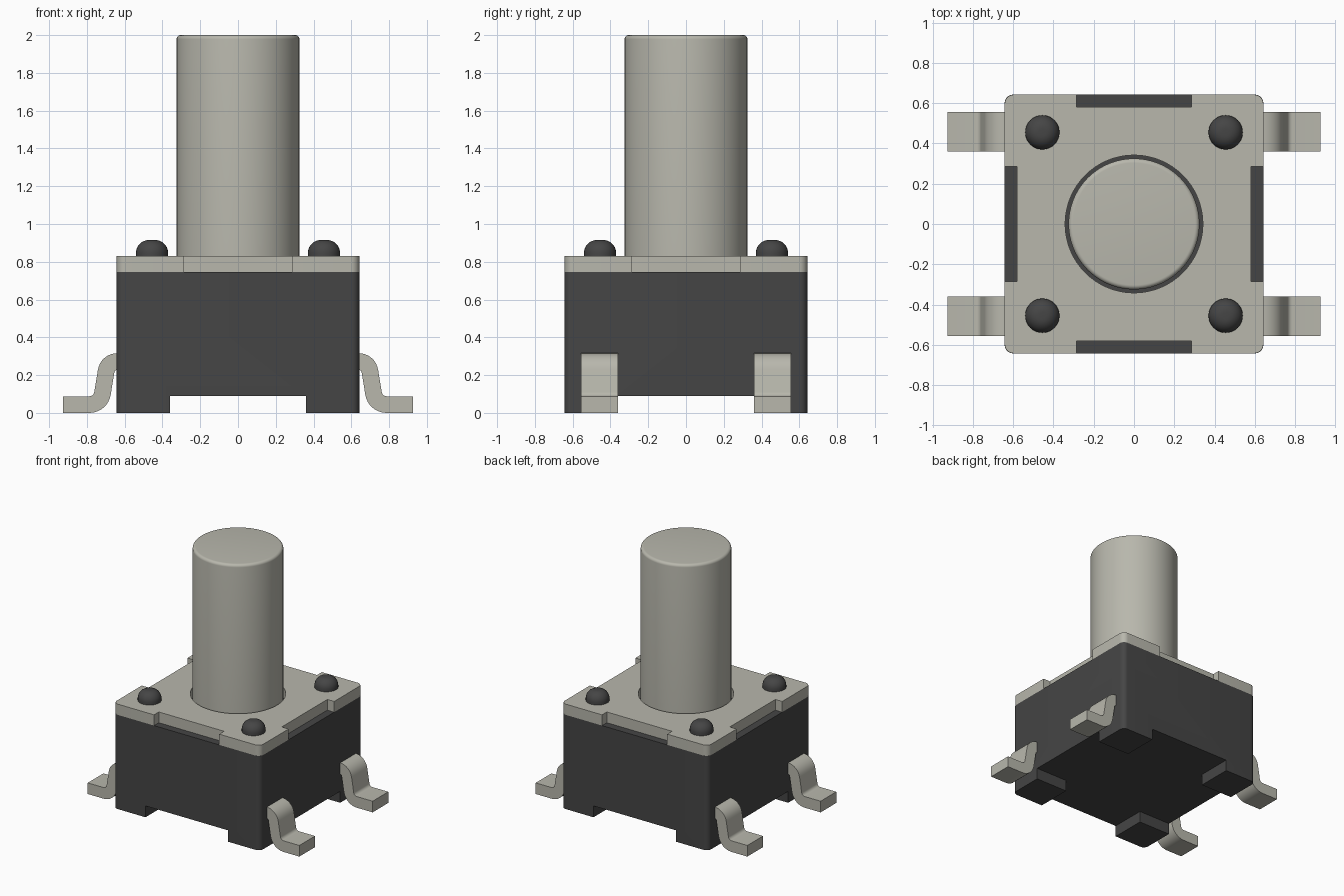
import bpy, bmesh
from math import radians, sin, cos, pi
from mathutils import Vector

cube = bpy.data.objects.get("Cube")
if cube:
    bpy.data.objects.remove(cube, do_unlink=True)


def material(name, rgb):
    m = bpy.data.materials.new(name)
    m.use_nodes = True
    m.diffuse_color = (*rgb, 1)
    m.node_tree.nodes["Principled BSDF"].inputs["Base Color"].default_value = (*rgb, 1)
    return m


METAL = material("warm grey metal", (0.48, 0.475, 0.415))
PLASTIC = material("black plastic", (0.06, 0.06, 0.06))


def finish(bm, name, mat):
    bmesh.ops.recalc_face_normals(bm, faces=bm.faces[:])
    mesh = bpy.data.meshes.new(name)
    bm.to_mesh(mesh)
    bm.free()
    mesh.materials.append(mat)
    ob = bpy.data.objects.new(name, mesh)
    bpy.context.collection.objects.link(ob)
    return ob


def select(ob):
    bpy.ops.object.select_all(action="DESELECT")
    ob.select_set(True)
    bpy.context.view_layer.objects.active = ob


def smooth(ob):
    select(ob)
    bpy.ops.object.shade_smooth_by_angle(angle=radians(35))


def rounded(points, closed=True, steps=8):
    """Replace each (x, y, radius) corner with an arc."""
    out, n = [], len(points)
    for i, (x, y, r) in enumerate(points):
        p = Vector((x, y))
        if r == 0 or (not closed and i in (0, n - 1)):
            out.append(p)
            continue
        a = (Vector(points[i - 1][:2]) - p).normalized()
        b = (Vector(points[(i + 1) % n][:2]) - p).normalized()
        half = a.angle(b) / 2
        mid = (a + b).normalized()
        centre = p + mid * (r / sin(half))
        sweep = pi / 2 - half
        side = (b - mid * b.dot(mid)).normalized()
        for k in range(steps + 1):
            t = sweep * (2 * k / steps - 1)
            out.append(centre + (-mid * cos(t) + side * sin(t)) * r)
    return out


def prism(name, outline, low, high, mat, place=lambda u, v, w: (u, v, w)):
    bm = bmesh.new()
    rings = [[bm.verts.new(place(p.x, p.y, w)) for p in outline] for w in (low, high)]
    bm.faces.new(rings[0])
    bm.faces.new(rings[1])
    n = len(outline)
    for i in range(n):
        j = (i + 1) % n
        bm.faces.new((rings[0][i], rings[0][j], rings[1][j], rings[1][i]))
    return finish(bm, name, mat)


def lathe(name, profile, centre, mat, segments=64):
    """Spin an open (radius, z) profile; its ends are capped."""
    bm = bmesh.new()
    rings = []
    for r, z in profile:
        rings.append([bm.verts.new((centre[0] + r * cos(2 * pi * k / segments),
                                    centre[1] + r * sin(2 * pi * k / segments), z))
                      for k in range(segments)])
    for lo, hi in zip(rings, rings[1:]):
        for k in range(segments):
            j = (k + 1) % segments
            bm.faces.new((lo[k], lo[j], hi[j], hi[k]))
    bm.faces.new(rings[0])
    bm.faces.new(rings[-1])
    return finish(bm, name, mat)


def cut(target, cutter):
    cutter.hide_render = True
    mod = target.modifiers.new("cut", "BOOLEAN")
    mod.operation, mod.solver, mod.object = "DIFFERENCE", "EXACT", cutter
    select(target)
    bpy.ops.object.modifier_apply(modifier=mod.name)
    bpy.data.objects.remove(cutter, do_unlink=True)


def rectangle(hx, hy, r=0):
    return rounded([(-hx, -hy, r), (hx, -hy, r), (hx, hy, r), (-hx, hy, r)])


HALF, DECK, TOP = 0.642, 0.745, 0.83

# Housing, with crossed channels leaving four corner feet
body = prism("housing", rectangle(HALF, HALF, 0.04), 0, DECK, PLASTIC)
for hx, hy in ((0.36, 1), (1, 0.36)):
    cut(body, prism("channel_cutter", rectangle(hx, hy), -0.1, 0.09, PLASTIC))
smooth(body)

# Cover plate with a notch in each side and a round opening
NOTCH, INNER = 0.285, HALF - 0.06
corner = [(NOTCH, -INNER, 0), (NOTCH, -HALF, 0), (HALF, -HALF, 0.045),
          (HALF, -NOTCH, 0), (INNER, -NOTCH, 0)]
outline = []
for _ in range(4):
    outline += corner
    corner = [(-y, x, r) for x, y, r in corner]
# Consecutive quarter outlines meet along the straight notch walls
plate = prism("cover_plate", rounded(outline), DECK, TOP, METAL)
cut(plate, lathe("opening_cutter", [(0.342, 0.6), (0.342, 1)], (0, 0), METAL))
smooth(plate)

# Tall push button with a softened rim
R, E = 0.325, 0.022
rim = [(R - E + E * cos(radians(a)), 2 - E + E * sin(radians(a))) for a in range(0, 91, 15)]
smooth(lathe("push_button", [(R, DECK - 0.01)] + rim, (0, 0), METAL, 96))

# Leg centre line, thickened into a bent strip
path = rounded([(0.6, 0.272, 0), (0.69, 0.272, 0.06),
                (0.727, 0.044, 0.07), (0.926, 0.044, 0)], closed=False)
upper, lower = [], []
for i, p in enumerate(path):
    d = (path[min(i + 1, len(path) - 1)] - path[max(i - 1, 0)]).normalized()
    if i in (0, len(path) - 1):
        d = Vector((1, 0))
    normal = Vector((-d.y, d.x)) * 0.044
    upper.append(p + normal)
    lower.append(p - normal)
strip = upper + lower[::-1]

# Four legs and four rivet heads
for sx, side in ((1, "left"), (-1, "right")):
    for sy, end in ((-1, "front"), (1, "back")):
        smooth(prism(f"{end}_{side}_leg", strip, 0.36, 0.556, METAL,
                     lambda u, v, w: (sx * u, sy * w, v)))
        dome = [(0.017 + 0.068 * cos(radians(a)), 0.847 + 0.068 * sin(radians(a)))
                for a in range(0, 91, 10)]
        smooth(lathe(f"{end}_{side}_rivet", [(0.085, TOP - 0.01)] + dome,
                     (sx * 0.455, sy * 0.455), PLASTIC, 32))
